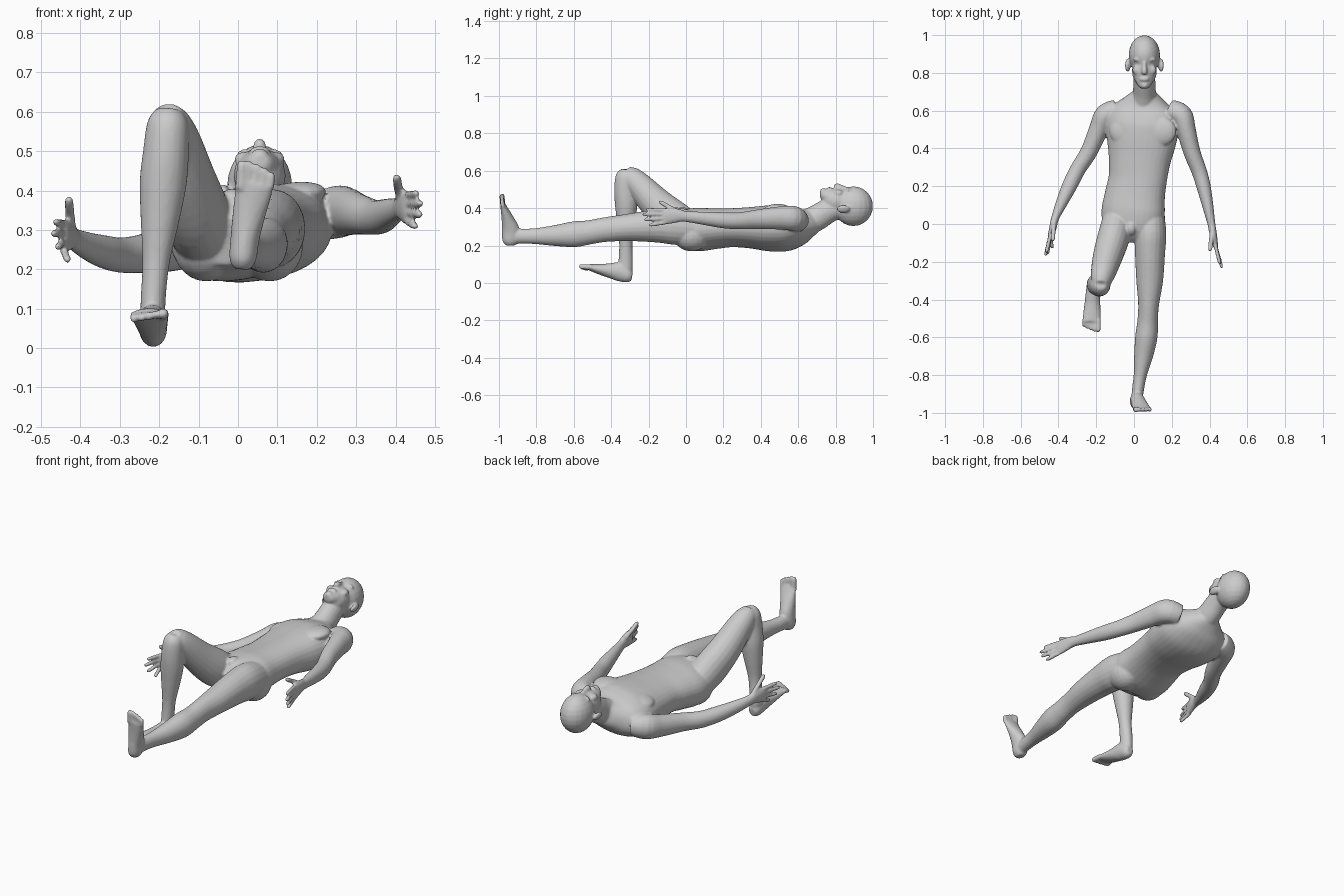
import bpy, bmesh, math
from mathutils import Vector, Matrix

bm = bmesh.new()


def spline(a, b, c, d, t):
    return [0.5 * (2 * q + (r - p) * t + (2 * p - 5 * q + 4 * r - s) * t * t
                   + (3 * q - p - 3 * r + s) * t ** 3) for p, q, r, s in zip(a, b, c, d)]


def loft(rings, up=(0, 0, 1), n=20, power=2.0, steps=4):
    """Closed tube through rings of (x, y, z, side radius, up radius)."""
    k = [rings[0]] + list(rings) + [rings[-1]]
    pts = [spline(*k[i:i + 4], j / steps) for i in range(len(rings) - 1) for j in range(steps)]
    pts.append(list(rings[-1]))
    loops, up = [], Vector(up)
    for i, p in enumerate(pts):
        tan = (Vector(pts[min(i + 1, len(pts) - 1)][:3]) - Vector(pts[max(i - 1, 0)][:3])).normalized()
        side = tan.cross(up).normalized()
        top = side.cross(tan)
        loop = []
        for j in range(n):
            c, s = math.cos(2 * math.pi * j / n), math.sin(2 * math.pi * j / n)
            c = math.copysign(abs(c) ** (2 / power), c)
            s = math.copysign(abs(s) ** (2 / power), s)
            loop.append(bm.verts.new(Vector(p[:3]) + side * c * p[3] + top * s * p[4]))
        loops.append(loop)
    for a, b in zip(loops, loops[1:]):
        for j in range(n):
            bm.faces.new((a[j], a[(j + 1) % n], b[(j + 1) % n], b[j]))
    bm.faces.new(loops[0][::-1])
    bm.faces.new(loops[-1])


def blob(pos, size, roll=0.0):
    m = Matrix.Translation(pos) @ Matrix.Rotation(roll, 4, 'Y') @ Matrix.Diagonal((*size, 1))
    bmesh.ops.create_uvsphere(bm, u_segments=20, v_segments=12, radius=1, matrix=m)


def digit(a, b, r):
    """Finger or toe: slightly tapered with a round tip."""
    a, b = Vector(a), Vector(b)
    rows = [(0, 1), (0.5, 1.0), (0.85, 0.95), (0.96, 0.7), (1, 0.3)]
    loft([(*a.lerp(b, t), r * s, r * s) for t, s in rows], up=(1, 0.1, 0.2), n=10, steps=2)


def fingers(knuckle, tips, thumb_base, thumb_tip):
    for i, tip in enumerate(tips):
        digit(Vector(knuckle) + Vector((0, 0.01, 0.033 - 0.022 * i)), tip, 0.0105)
    digit(thumb_base, thumb_tip, 0.0125)


# Torso, rolled so that the +x shoulder is higher
loft([(-.02, -.08, .27, .09, .06), (-.01, -.02, .285, .15, .1), (-.005, .06, .285, .168, .113),
      (.005, .15, .29, .16, .106), (.02, .24, .295, .155, .101), (.03, .34, .295, .165, .107),
      (.04, .44, .292, .185, .119), (.045, .53, .293, .195, .12), (.05, .6, .303, .175, .1),
      (.053, .65, .318, .115, .075), (.055, .69, .335, .065, .06)],
     up=(-.15, 0, 1), n=32, power=2.3)
for s in (-1, 1):
    blob((.047 + s * .088, .49, .372 + s * .014), (.09, .08, .034), -.15)   # chest
    blob((s * .08, .03, .257), (.085, .1, .088))                           # seat
blob((-.015, -.02, .375), (.03, .04, .03))

# Neck and head
loft([(.05, .61, .31, .075, .07), (.055, .69, .343, .062, .07), (.055, .76, .385, .058, .066),
      (.055, .83, .41, .055, .06)])
blob((.055, .895, .41), (.083, .105, .106))
blob((.055, .81, .438), (.066, .085, .07))
loft([(.055, .718, .478, .018, .015), (.055, .73, .475, .032, .028), (.055, .77, .46, .052, .045),
      (.055, .82, .45, .06, .05)])
blob((.055, .735, .485), (.024, .02, .022))                                # chin
blob((.055, .767, .503), (.025, .013, .01))                                # mouth
loft([(.055, .868, .5, .01, .01), (.055, .84, .507, .011, .014),
      (.055, .808, .513, .016, .02), (.055, .796, .508, .014, .012)])      # nose
for s in (-1, 1):
    blob((.055 + s * .032, .87, .492), (.028, .01, .014))                  # brow
    blob((.055 + s * .042, .815, .48), (.022, .025, .018))                 # cheek
    blob((.055 + s * .088, .84, .395), (.013, .036, .022), s * .4)         # ear

# Arms and palms
loft([(.19, .6, .33, .06, .06), (.25, .575, .345, .06, .067), (.275, .5, .347, .052, .062),
      (.307, .38, .34, .045, .052), (.345, .28, .332, .041, .045), (.368, .2, .335, .038, .043),
      (.39, .1, .345, .03, .036), (.41, 0, .355, .021, .029), (.417, -.04, .36, .02, .036),
      (.428, -.1, .357, .016, .044), (.433, -.125, .355, .011, .04)])
fingers((.43, -.12, .355),
        [(.455, -.215, .393), (.466, -.235, .367), (.464, -.225, .338), (.452, -.2, .308)],
        (.412, -.045, .38), (.402, -.145, .437))
loft([(-.09, .6, .27, .06, .06), (-.15, .575, .265, .06, .067), (-.187, .5, .252, .052, .06),
      (-.24, .38, .24, .045, .05), (-.297, .29, .236, .042, .045), (-.342, .2, .245, .04, .042),
      (-.384, .11, .26, .031, .035), (-.418, .03, .277, .021, .029), (-.427, -.01, .285, .02, .036),
      (-.44, -.06, .284, .016, .044), (-.445, -.08, .283, .011, .04)])
fingers((-.443, -.07, .283),
        [(-.464, -.152, .32), (-.47, -.17, .29), (-.458, -.162, .255), (-.432, -.13, .221)],
        (-.424, 0, .31), (-.43, -.09, .382))

# Straight leg with upright foot
loft([(.085, .06, .29, .075, .085), (.087, -.05, .303, .084, .1), (.085, -.15, .305, .08, .09),
      (.083, -.3, .297, .071, .074), (.077, -.43, .285, .055, .066), (.072, -.52, .27, .055, .065),
      (.065, -.6, .26, .059, .069), (.05, -.7, .253, .05, .056), (.033, -.8, .25, .035, .043),
      (.022, -.87, .25, .032, .04), (.015, -.93, .25, .03, .042)])
loft([(.01, -.938, .2, .02, .025), (.012, -.938, .225, .034, .044), (.018, -.937, .28, .037, .048),
      (.028, -.953, .34, .042, .034), (.038, -.97, .39, .047, .021), (.044, -.98, .42, .047, .014)],
     up=(0, 1, 0))

# Bent leg with planted foot
loft([(-.085, .03, .28, .08, .088), (-.105, -.06, .337, .085, .1), (-.135, -.157, .422, .08, .088),
      (-.16, -.246, .517, .068, .072), (-.174, -.3, .57, .054, .058), (-.177, -.325, .598, .035, .035)],
     up=(0, 1, 1))
loft([(-.175, -.315, .605, .032, .03), (-.178, -.32, .572, .052, .055), (-.183, -.324, .5, .058, .06),
      (-.19, -.32, .42, .06, .06), (-.198, -.32, .33, .05, .05), (-.208, -.322, .22, .035, .036),
      (-.215, -.322, .13, .032, .038), (-.217, -.325, .07, .032, .04)], up=(0, 1, 0))
loft([(-.215, -.288, .035, .02, .022), (-.215, -.31, .04, .033, .04), (-.217, -.36, .06, .038, .05),
      (-.22, -.42, .067, .042, .037), (-.223, -.48, .077, .047, .025), (-.225, -.52, .085, .047, .016)])

# Toes, from the big toe outwards
for i, (length, r) in enumerate([(1, .0145), (.97, .011), (.85, .011), (.68, .011), (.47, .0115)]):
    w = .036 - .0185 * i
    digit((.043 - w, -.979, .405), (.047 - w, -.984, .42 + .057 * length), r)
    digit((-.225 + w, -.505, .084), (-.226 + w, -.52 - .052 * length, .088 - .004 * i), r)

# Fuse everything into one smooth skin
bmesh.ops.recalc_face_normals(bm, faces=bm.faces)
mesh = bpy.data.meshes.new("body")
bm.to_mesh(mesh)
bm.free()
body = bpy.data.objects.new("body", mesh)
bpy.context.collection.objects.link(body)
fuse = body.modifiers.new("fuse", 'REMESH')
fuse.mode, fuse.voxel_size, fuse.use_smooth_shade = 'VOXEL', 0.006, True
soften = body.modifiers.new("soften", 'SMOOTH')
soften.factor, soften.iterations = 0.5, 5
